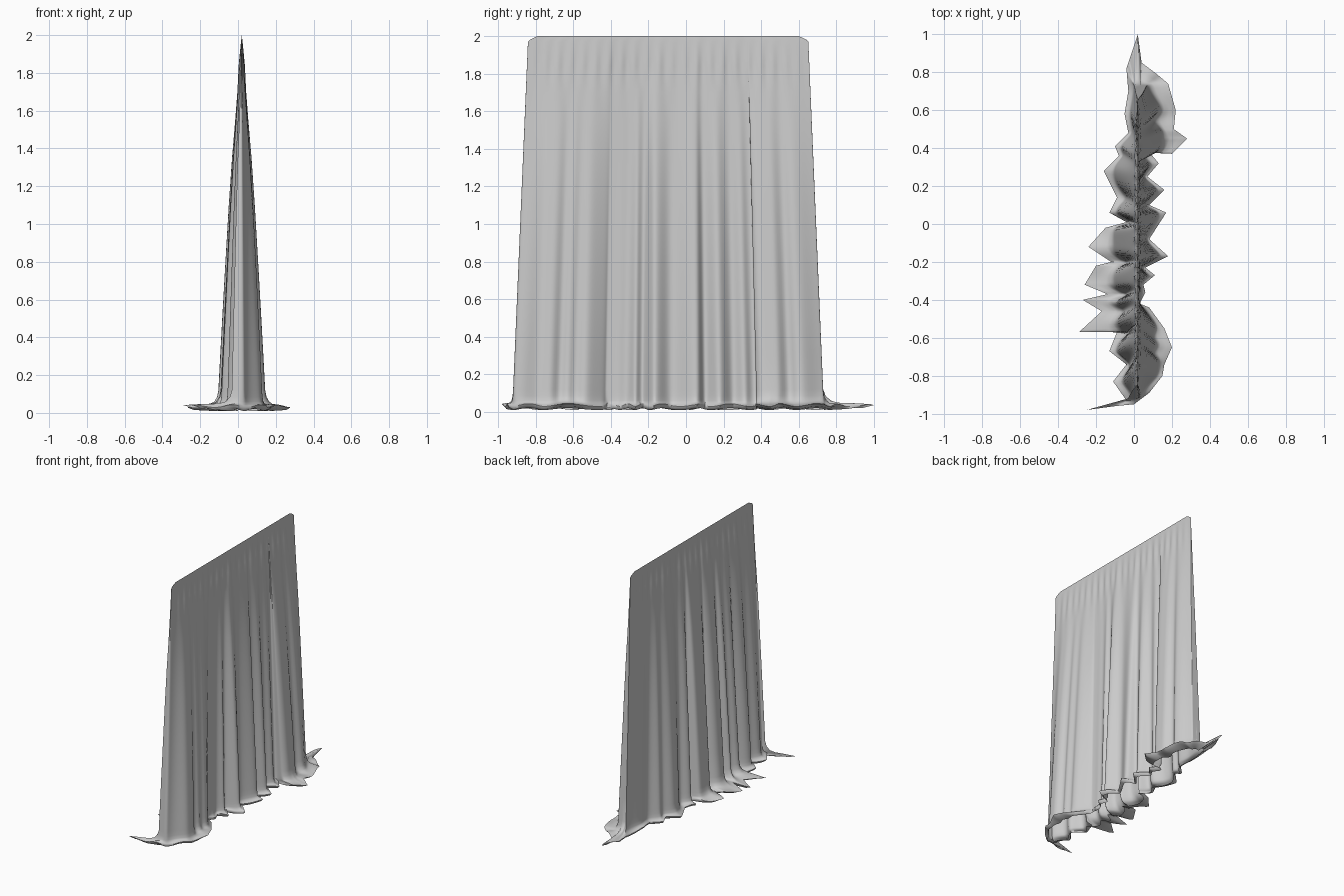
import bpy
import bmesh
from math import sin, exp
from mathutils import Vector

default_cube = bpy.data.objects.get("Cube")
if default_cube:
    bpy.data.objects.remove(default_cube, do_unlink=True)

# Outline of the hem spread on the floor, anticlockwise from the back tip
HEM = [
    (.02, 1), (-.02, .88), (-.04, .82), (-.03, .7), (-.05, .58), (-.03, .48),
    (-.1, .41), (-.08, .36), (-.16, .28), (-.09, .14), (-.13, .06), (-.04, .01),
    (-.15, -.02), (-.24, -.12), (-.12, -.2), (-.2, -.22), (-.26, -.32),
    (-.14, -.37), (-.27, -.4), (-.17, -.46), (-.29, -.57), (-.09, -.57),
    (-.13, -.67), (-.04, -.74), (-.11, -.83), (-.04, -.93), (-.25, -.98),
    (-.1, -.96), (0, -.95), (.08, -.89), (.15, -.8), (.16, -.74), (.2, -.65),
    (.16, -.55), (.08, -.44), (.03, -.42), (.06, -.36), (.05, -.32),
    (.11, -.27), (.06, -.23), (.18, -.17), (.08, -.08), (.17, .06),
    (.08, .1), (.16, .18), (.07, .25), (.13, .32), (.08, .38), (.2, .37),
    (.28, .45), (.21, .5), (.22, .6), (.18, .74), (.12, .79), (.04, .85),
]
# Extra valleys that part the broad hanging folds on each side
LEFT_VALLEYS = [-.67, -.59, .35, .55]
RIGHT_VALLEYS = [-.57, -.46, -.37, -.2, .14]

RIDGE_X = .02      # the cloth hangs from a straight line at this x
FRONT_Y, BACK_Y = -.92, .73
TOP_Z, FOOT_Z = 2.0, .12
MIDDLE = (FRONT_Y + BACK_Y) / 2
HALF_FOOT, HALF_TOP = (BACK_Y - FRONT_Y) / 2, .745
STEPS = 8


def smoothstep(value, low, high):
    t = max(0, min(1, (value - low) / (high - low)))
    return t * t * (3 - 2 * t)


def hanging_point(p):
    """Foot of the hanging cloth above one hem point."""
    side = p.x - RIDGE_X
    y = max(FRONT_Y, min(BACK_Y, p.y))
    end = smoothstep(min(y - FRONT_Y, BACK_Y - y), 0, .14)
    depth = .11 * smoothstep(abs(side), .02, .18) * (.35 + .65 * end)
    for valley in LEFT_VALLEYS if side > 0 else RIGHT_VALLEYS:
        depth *= 1 - .6 * exp(-((y - valley) / .025) ** 2)
    depth += .014
    return Vector((depth if side > 0 else -depth, y))


hem = []
for i, corner in enumerate(HEM):
    following = Vector(HEM[(i + 1) % len(HEM)])
    hem += [Vector(corner).lerp(following, s / STEPS) for s in range(STEPS)]
count = len(hem)
foot = [hanging_point(p) for p in hem]
# Round the creases of the hanging folds
for _ in range(6):
    foot = [(foot[i - 1] + foot[i] * 2 + foot[(i + 1) % count]) / 4
            for i in range(count)]


def hanging_row(z):
    """Folds deepen and the cloth widens from the ridge down to the foot."""
    drop = (TOP_Z - z) / (TOP_Z - FOOT_Z)
    spread = drop ** .8
    fold = min(1, .4 + drop * 1.6)
    half = HALF_TOP + (HALF_FOOT - HALF_TOP) * drop
    if z > 1.97:
        half -= .05 * ((z - 1.97) / .03) ** 1.5
    gather = .004 * max(0, 1 - abs(z - 1.84) / .15)
    row = []
    for p in foot:
        along = (p.y - MIDDLE) / HALF_FOOT
        level = 1 - min(1, abs(along)) ** 8
        depth = (abs(p.x) * fold + .055 * level * (1 - fold)) * spread
        depth += gather * sin(along * 70) * level
        x = depth if p.x > 0 else -depth
        row.append((RIDGE_X + x, MIDDLE + along * half, z))
    return row


def hem_row(mix, z, ripple=0):
    """Cloth turning outward from the foot to lie rumpled on the floor."""
    row = []
    for i, (p, q) in enumerate(zip(foot, hem)):
        flat = Vector((p.x + RIDGE_X, p.y)).lerp(q, mix)
        wave = ripple * sin(i * .37 + 2 * sin(i * .06))
        row.append((flat.x, flat.y, z + wave))
    return row


rows = [hanging_row(z) for z in
        (2, 1.99, 1.98, 1.97, 1.93, 1.88, 1.84, 1.78, 1.7, 1.55, 1.35, 1.1,
         .8, .5, .3, FOOT_Z)]
rows += [hem_row(.05, .085), hem_row(.15, .06), hem_row(.33, .046, .003),
         hem_row(.65, .042, .005), hem_row(1, .036, .007),
         hem_row(.8, .022, .007), hem_row(.2, .015, .005)]

# Draped cloth skin
bm = bmesh.new()
rings = [[bm.verts.new(p) for p in row] for row in rows]
for upper, lower in zip(rings, rings[1:]):
    for i in range(count):
        j = (i + 1) % count
        bm.faces.new((upper[i], lower[i], lower[j], upper[j]))
bmesh.ops.remove_doubles(bm, verts=bm.verts, dist=.0002)
bmesh.ops.recalc_face_normals(bm, faces=bm.faces)
mesh = bpy.data.meshes.new("draped_cloth")
bm.to_mesh(mesh)
bm.free()

cloth = bpy.data.objects.new("draped_cloth", mesh)
bpy.context.collection.objects.link(cloth)

grey = bpy.data.materials.new("grey_cloth")
grey.use_nodes = True
colour = (.6, .6, .6, 1)
grey.diffuse_color = colour
grey.node_tree.nodes["Principled BSDF"].inputs["Base Color"].default_value = colour
mesh.materials.append(grey)

bpy.context.view_layer.objects.active = cloth
cloth.select_set(True)
bpy.ops.object.shade_smooth_by_angle(angle=1.0)
